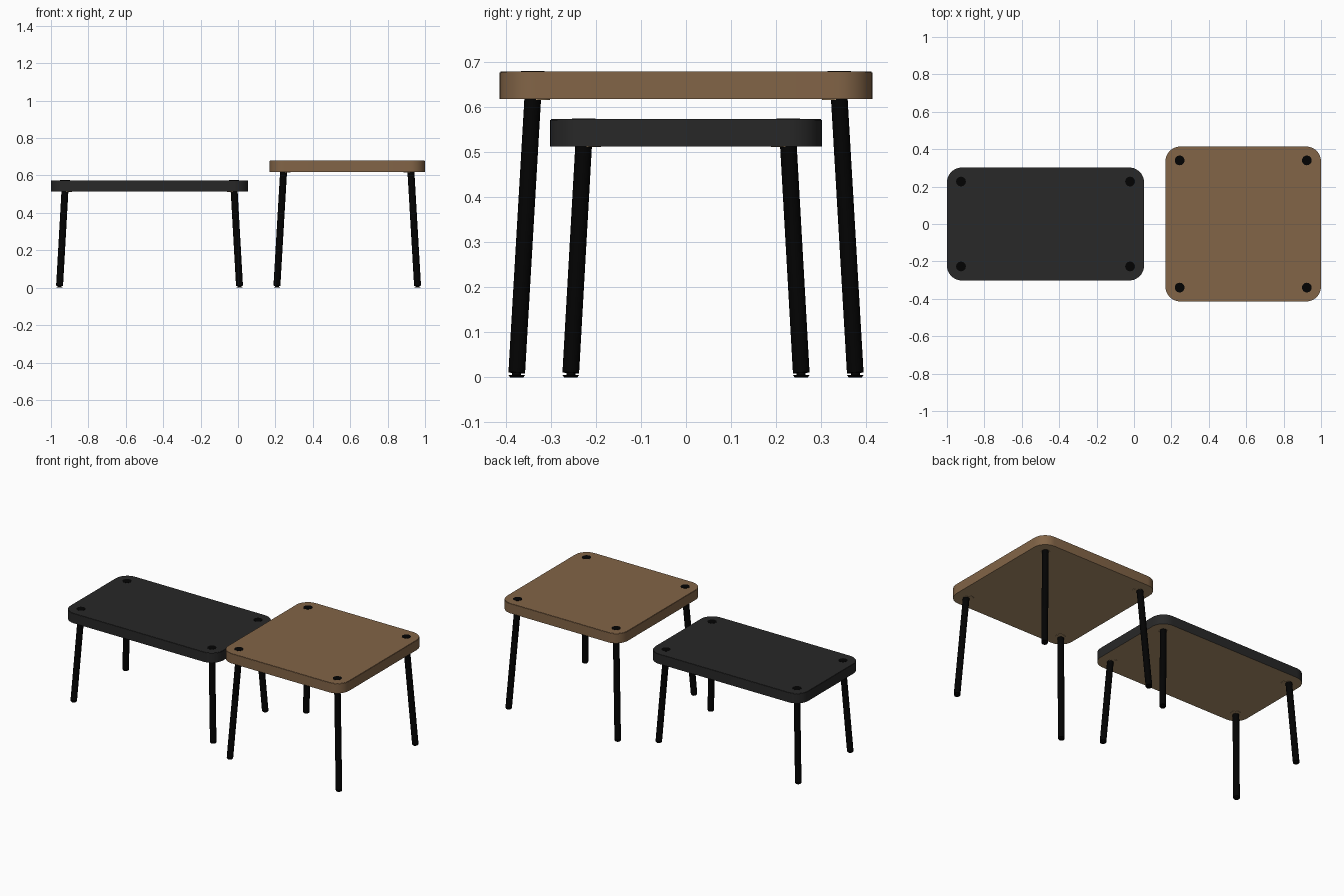
import bpy
import bmesh
import math
from mathutils import Vector

old = bpy.data.objects.get("Cube")
if old:
    bpy.data.objects.remove(old, do_unlink=True)


def material(name, colour):
    mat = bpy.data.materials.new(name)
    mat.use_nodes = True
    mat.diffuse_color = (*colour, 1)
    mat.node_tree.nodes["Principled BSDF"].inputs["Base Color"].default_value = (*colour, 1)
    return mat


wood = material("brown wood", (0.225, 0.129, 0.063))
raw_wood = material("pale raw wood", (0.42, 0.285, 0.15))
charcoal = material("charcoal laminate", (0.021, 0.021, 0.021))
black = material("black metal", (0.0008, 0.0008, 0.0008))


def finish(name, bm, *mats):
    mesh = bpy.data.meshes.new(name)
    bmesh.ops.recalc_face_normals(bm, faces=bm.faces)
    bm.to_mesh(mesh)
    bm.free()
    obj = bpy.data.objects.new(name, mesh)
    bpy.context.collection.objects.link(obj)
    for mat in mats:
        mesh.materials.append(mat)
    bpy.ops.object.select_all(action='DESELECT')
    obj.select_set(True)
    bpy.context.view_layer.objects.active = obj
    bpy.ops.object.shade_smooth_by_angle(angle=math.radians(35))


def rod(name, bottom, top, r_bottom, r_top, mat, sides=24):
    """Capped, optionally tapered cylinder running between two points."""
    bottom, top = Vector(bottom), Vector(top)
    axis = top - bottom
    bm = bmesh.new()
    bmesh.ops.create_cone(bm, cap_ends=True, segments=sides, radius1=r_bottom,
                          radius2=r_top, depth=axis.length)
    bmesh.ops.rotate(bm, verts=bm.verts, matrix=Vector((0, 0, 1)).rotation_difference(axis).to_matrix())
    bmesh.ops.translate(bm, verts=bm.verts, vec=(bottom + top) / 2)
    finish(name, bm, mat)


def table_top(name, cx, hx, hy, z0, z1, surface, radius=0.08, steps=10):
    """Rounded slab with a raw wooden underside."""
    bm = bmesh.new()
    ring = []
    for k, (sx, sy) in enumerate(((1, 1), (-1, 1), (-1, -1), (1, -1))):
        for i in range(steps + 1):
            a = math.pi / 2 * (k + i / steps)
            ring.append(bm.verts.new((cx + sx * (hx - radius) + radius * math.cos(a),
                                      sy * (hy - radius) + radius * math.sin(a), z0)))
    base = bm.faces.new(ring)
    solid = bmesh.ops.extrude_face_region(bm, geom=[base], use_keep_orig=True)
    lifted = [g for g in solid["geom"] if isinstance(g, bmesh.types.BMVert)]
    bmesh.ops.translate(bm, verts=lifted, vec=(0, 0, z1 - z0))
    # Softened upper rim
    rim = [e for e in bm.edges if all(v.co.z > z1 - 0.001 for v in e.verts)]
    bmesh.ops.bevel(bm, geom=rim, offset=0.002, segments=2, affect='EDGES')
    bmesh.ops.recalc_face_normals(bm, faces=bm.faces)
    for f in bm.faces:
        f.material_index = 1 if f.normal.z < -0.9 else 0
    finish(name, bm, surface, raw_wood)


def table(label, cx, hx, hy, z0, surface, leg_x, leg_y, splay):
    z1 = z0 + 0.061
    table_top(label + "_top", cx, hx, hy, z0, z1, surface)
    for sx, side in ((-1, "right"), (1, "left")):
        for sy, end in ((-1, "front"), (1, "back")):
            tag = f"{label}_{end}_{side}"
            x, y = cx + sx * leg_x, sy * leg_y
            fx, fy = x + sx * splay, y + sy * splay
            # Splayed leg
            rod(tag + "_leg", (fx, fy, 0.01), (x, y, z0 + 0.01), 0.0185, 0.0185, black)
            # Levelling foot and its stem
            rod(tag + "_foot", (fx, fy, 0), (fx, fy, 0.005), 0.015, 0.0185, black)
            rod(tag + "_stem", (fx, fy, 0.004), (fx, fy, 0.02), 0.01, 0.01, black)
            # Cap on the upper surface
            rod(tag + "_cap", (x, y, z1 - 0.005), (x, y, z1 + 0.001), 0.026, 0.026, black)
            # Mounting plate under the top
            px, py = x - sx * 0.01, y - sy * 0.01
            rod(tag + "_plate", (px, py, z0 - 0.002), (px, py, z0 + 0.004), 0.028, 0.028, raw_wood)


table("square_table", 0.584, 0.416, 0.414, 0.618, wood, 0.34, 0.34, 0.036)
table("long_table", -0.473, 0.527, 0.302, 0.513, charcoal, 0.452, 0.227, 0.029)
